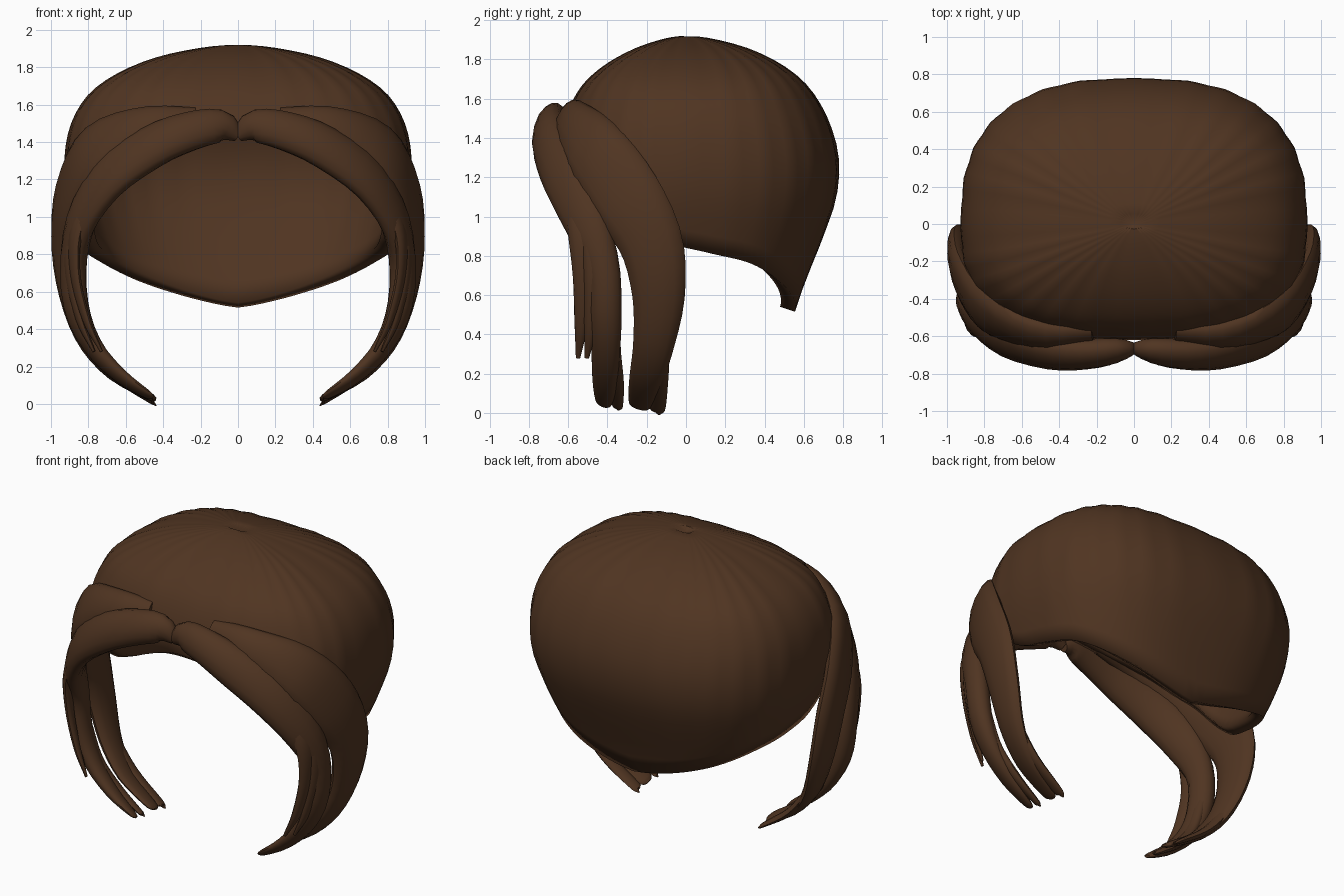
import bpy, bmesh, math
from mathutils import Vector

if "Cube" in bpy.data.objects:
    bpy.data.objects.remove(bpy.data.objects["Cube"])

brown = bpy.data.materials.new("dark brown")
brown.diffuse_color = (0.08, 0.035, 0.0155, 1)
brown.use_nodes = True
brown.node_tree.nodes["Principled BSDF"].inputs["Base Color"].default_value = brown.diffuse_color


def spline(keys, vals, k):
    """Smooth interpolation of vals over rising keys."""
    k = min(max(k, keys[0]), keys[-1])
    n = len(keys)
    i = max(j for j in range(n - 1) if keys[j] <= k)

    def slope(j):
        a, b = max(j - 1, 0), min(j + 1, n - 1)
        return (vals[b] - vals[a]) / (keys[b] - keys[a])
    h = keys[i + 1] - keys[i]
    t = (k - keys[i]) / h
    return ((2*t**3 - 3*t**2 + 1) * vals[i] + (t**3 - 2*t**2 + t) * h * slope(i)
            + (3*t**2 - 2*t**3) * vals[i + 1] + (t**3 - t**2) * h * slope(i + 1))


def finish(bm, name, angle):
    bmesh.ops.recalc_face_normals(bm, faces=bm.faces)
    me = bpy.data.meshes.new(name)
    bm.to_mesh(me)
    bm.free()
    me.materials.append(brown)
    ob = bpy.data.objects.new(name, me)
    bpy.context.collection.objects.link(ob)
    bpy.ops.object.select_all(action='DESELECT')
    ob.select_set(True)
    bpy.context.view_layer.objects.active = ob
    bpy.ops.object.shade_smooth_by_angle(angle=math.radians(angle))
    return ob


# Hair cap: half-width, back and front reach at each height
TOP = 1.92
heights = [1.92, 1.9, 1.85, 1.75, 1.65, 1.5, 1.3, 1.1, 0.9, 0.75, 0.62, 0.5]
drop = [math.sqrt(TOP - z) for z in heights]
wide = [0, .22, .44, .67, .8, .89, .925, .91, .85, .79, .72, .66]
back = [0, .16, .33, .52, .63, .72, .775, .765, .70, .64, .59, .55]
front = [0, .13, .27, .44, .54, .61, .64, .62, .56, .5, .45, .4]
# Hem height by direction: -90 front, 0 side, 90 back
hem_dir = [-90, -60, -35, -15, 0, 25, 50, 72, 90]
hem_z = [1.47, 1.38, 1.2, .97, .84, .76, .655, .575, .515]

SEG, ROWS = 112, 24
bm = bmesh.new()
apex = bm.verts.new((0, 0, TOP - .03))
rings = []
for r in range(1, ROWS + 1):
    ring = []
    for s in range(SEG):
        a = 2 * math.pi * s / SEG
        c, d = math.cos(a), math.sin(a)
        hem = spline(hem_dir, hem_z, math.degrees(math.asin(d)))
        u = math.sqrt(TOP - hem) * r / ROWS
        crown = max(0, 1 - u / .6)               # 1 at the apex, 0 lower down
        e = 2 / (2.6 + .8 * crown)
        # soft locks, strongest at the crown and gone at the hem
        amp = .0045 * max(0, 1 - abs(u - .75) / .3) + .03 * crown
        rip = 1 + amp * math.cos(28 * a)
        x = spline(drop, wide, u) * math.copysign(abs(c) ** e, c) * rip
        y = spline(drop, back if d > 0 else front, u) * math.copysign(abs(d) ** e, d) * rip
        ring.append(bm.verts.new((x, y, TOP - u * u)))
    rings.append(ring)
for s in range(SEG):
    n = (s + 1) % SEG
    bm.faces.new((apex, rings[0][s], rings[0][n]))
    for p, q in zip(rings, rings[1:]):
        bm.faces.new((p[s], q[s], q[n], p[n]))
cap = finish(bm, "hair_cap", 50)
thick = cap.modifiers.new("thickness", 'SOLIDIFY')
thick.thickness = 0.08
thick.offset = -1


def lock(name, path, steps=32, sides=14):
    """Flattened lock; path rows are x, y, z, half-width, half-thickness."""
    keys = list(range(len(path)))
    cols = list(zip(*path))

    def at(k):
        return [spline(keys, c, k) for c in cols]
    for side, label in ((1, "right"), (-1, "left")):
        bm = bmesh.new()
        rings = []
        for i in range(steps + 1):
            k = keys[-1] * i / steps
            x, y, z, w, h = at(k)
            t = (Vector(at(k + .05)[:3]) - Vector(at(k - .05)[:3])).normalized()
            out = Vector((x, y * .6, (z - 1.2) * .4))
            across = t.cross(out).normalized()
            normal = across.cross(t).normalized()
            ring = []
            for s in range(sides):
                a = 2 * math.pi * s / sides
                p = Vector((x, y, z)) + across * w * math.cos(a) + normal * h * math.sin(a)
                ring.append(bm.verts.new((p.x * side, p.y, p.z)))
            rings.append(ring)
        for p, q in zip(rings, rings[1:]):
            for s in range(sides):
                n = (s + 1) % sides
                bm.faces.new((p[s], q[s], q[n], p[n]))
        bm.faces.new(rings[0])
        bm.faces.new(rings[-1])
        finish(bm, f"{name}_{label}", 50)


# Front fringe sweeping from the parting to the chin
lock("fringe", [
    (.0, -.665, 1.435, .035, .03), (.09, -.675, 1.485, .09, .065),
    (.25, -.695, 1.46, .11, .075), (.45, -.69, 1.38, .125, .075),
    (.68, -.625, 1.22, .135, .07), (.83, -.52, 1.0, .125, .065),
    (.88, -.425, .75, .09, .07), (.86, -.41, .5, .085, .065),
    (.77, -.41, .3, .075, .05), (.63, -.415, .15, .065, .035),
    (.49, -.42, .055, .045, .018), (.455, -.42, .035, .02, .008)])
# Wide side lock over the temple
lock("side_lock", [
    (.22, -.58, 1.51, .08, .05), (.5, -.585, 1.48, .12, .07),
    (.77, -.48, 1.35, .17, .07), (.90, -.32, 1.12, .19, .06),
    (.935, -.18, .87, .165, .06), (.905, -.14, .6, .135, .055),
    (.82, -.165, .35, .105, .045), (.68, -.205, .17, .085, .03),
    (.48, -.235, .045, .06, .018), (.44, -.24, .025, .025, .008)])
# Thin loose wisps and split tips
lock("front_wisp", [
    (.74, -.59, 1.2, .05, .03), (.86, -.55, .95, .06, .03),
    (.87, -.53, .7, .05, .025), (.81, -.535, .45, .035, .02),
    (.73, -.55, .28, .012, .008)], 20, 10)
lock("second_wisp", [
    (.79, -.53, 1.15, .05, .03), (.885, -.49, .95, .06, .03),
    (.90, -.475, .7, .05, .025), (.845, -.485, .45, .035, .02),
    (.77, -.505, .28, .012, .008)], 20, 10)
lock("side_tip", [
    (.89, -.12, .55, .06, .03), (.82, -.13, .35, .05, .03),
    (.68, -.135, .17, .045, .025), (.48, -.145, .025, .04, .014),
    (.45, -.15, .008, .02, .006)], 18, 10)
lock("fringe_tip", [
    (.85, -.38, .55, .04, .03), (.77, -.37, .32, .04, .03),
    (.64, -.355, .16, .04, .025), (.48, -.35, .04, .03, .014),
    (.455, -.35, .028, .015, .006)], 18, 10)
